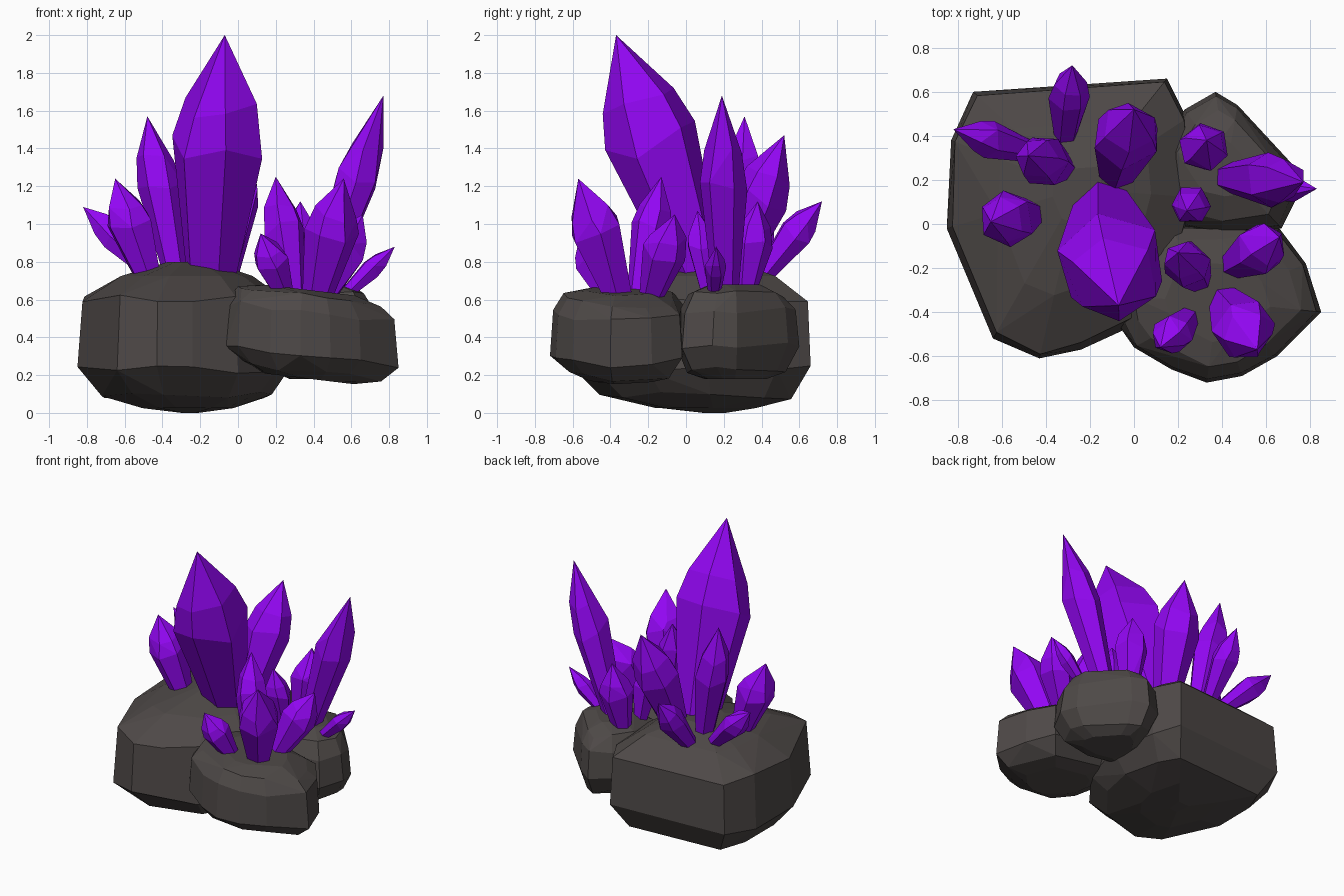
import bpy, bmesh, random
from math import sin, cos, pi
from mathutils import Vector

random.seed(11)


def material(name, rgb):
    m = bpy.data.materials.new(name)
    m.diffuse_color = (*rgb, 1)
    return m


stone = material("dark_stone", (0.076, 0.066, 0.063))
purple = material("purple_crystal", (0.29, 0.002, 0.9))


def hull(name, points, mat, angle):
    """Flat-faceted convex solid around the points."""
    bm = bmesh.new()
    for p in points:
        bm.verts.new(p)
    bmesh.ops.convex_hull(bm, input=bm.verts[:])
    bmesh.ops.delete(bm, geom=[v for v in bm.verts if not v.link_faces], context='VERTS')
    bmesh.ops.dissolve_limit(bm, angle_limit=angle, verts=bm.verts[:], edges=bm.edges[:])
    bmesh.ops.recalc_face_normals(bm, faces=bm.faces[:])
    me = bpy.data.meshes.new(name)
    bm.to_mesh(me)
    bm.free()
    me.materials.append(mat)
    ob = bpy.data.objects.new(name, me)
    bpy.context.collection.objects.link(ob)


def rock(name, outline, centre, levels, tilt=0.0):
    """Plan outline scaled about a centre at each (height, scale) level, roughened."""
    c = Vector(centre)
    pts = []
    for z, s in levels:
        for p in outline:
            rough = 1 if s > 0.98 else random.uniform(0.98, 1.02)
            q = c + (Vector(p) - c) * s * rough
            dz = random.uniform(-0.02, 0.02) if s > 0.7 else 0
            pts.append((q.x, q.y, z + dz + tilt * (q.x - c.x)))
    hull(name, pts, stone, 0.1)


def crystal(name, base, tip, r, turn):
    """Six-sided shard: narrow foot, wide shoulder, uneven pointed cap."""
    base, tip = Vector(base), Vector(tip)
    axis = tip - base
    base -= axis.normalized() * 0.03
    axis = tip - base
    u = axis.cross(Vector((0, 1, 0.3))).normalized()
    v = axis.normalized().cross(u)
    pts = [tip]
    for t, s, jit in ((0, 0.52, 0.0), (0.57, 1.0, 0.05), (0.73, 0.8, 0.04)):
        for i in range(6):
            a = turn + i * pi / 3 + random.uniform(-0.12, 0.12)
            k = t + random.uniform(-jit, jit)
            pts.append(base + axis * k + (u * cos(a) + v * sin(a)) * r * s)
    hull(name, pts, purple, 0.16)


# Rocks
rock("large_rock",
     [(-0.73, 0.6), (-0.83, 0.38), (-0.85, -0.02), (-0.64, -0.52), (-0.43, -0.61), (-0.24, -0.57),
      (0.0, -0.46), (0.2, -0.2), (0.28, 0.12), (0.24, 0.48), (0.15, 0.66)],
     (-0.25, 0.16),
     [(0.0, 0.1), (0.025, 0.42), (0.09, 0.8), (0.23, 1.0), (0.605, 0.965), (0.725, 0.62), (0.8, 0.2)])
rock("front_rock",
     [(-0.09, -0.33), (-0.07, -0.46), (0.0, -0.56), (0.17, -0.66), (0.33, -0.72), (0.49, -0.69),
      (0.65, -0.6), (0.85, -0.4), (0.78, -0.18), (0.66, -0.02), (0.4, 0.0), (0.15, 0.0), (0.0, -0.1)],
     (0.38, -0.35),
     [(0.18, 0.5), (0.22, 0.8), (0.31, 1.0), (0.54, 0.95), (0.61, 0.8), (0.65, 0.5)], -0.12)
rock("back_rock",
     [(0.12, 0.35), (0.23, 0.52), (0.37, 0.6), (0.47, 0.54), (0.56, 0.43), (0.72, 0.27),
      (0.75, 0.14), (0.67, -0.02), (0.4, -0.06), (0.15, 0.0)],
     (0.42, 0.25),
     [(0.18, 0.5), (0.23, 0.8), (0.36, 1.0), (0.54, 0.94), (0.63, 0.75), (0.68, 0.4)])

# Crystals: foot, tip, radius
shards = [
    ((-0.14, 0.07, 0.72), (-0.07, -0.37, 2.0), 0.255),
    ((0.43, 0.21, 0.64), (0.77, 0.19, 1.68), 0.125),
    ((-0.33, 0.26, 0.74), (-0.48, 0.31, 1.57), 0.12),
    ((-0.48, 0.04, 0.73), (-0.65, 0.01, 1.24), 0.13),
    ((0.29, -0.25, 0.63), (0.2, -0.13, 1.25), 0.11),
    ((0.42, -0.36, 0.62), (0.56, -0.57, 1.24), 0.145),
    ((0.24, -0.43, 0.64), (0.12, -0.56, 0.95), 0.095),
    ((0.46, -0.18, 0.63), (0.66, -0.06, 1.05), 0.12),
    ((0.28, 0.12, 0.65), (0.24, 0.06, 1.07), 0.09),
    ((0.3, 0.31, 0.65), (0.33, 0.38, 1.12), 0.115),
    ((-0.08, 0.23, 0.72), (0.0, 0.52, 1.47), 0.155),
    ((-0.31, 0.41, 0.73), (-0.28, 0.72, 1.12), 0.095),
    ((-0.47, 0.33, 0.75), (-0.82, 0.43, 1.09), 0.087),
    ((0.57, 0.15, 0.63), (0.83, 0.16, 0.88), 0.057),
]
for n, (foot, tip, r) in enumerate(shards, 1):
    crystal(f"crystal_{n}", foot, tip, r, n * 0.7)
